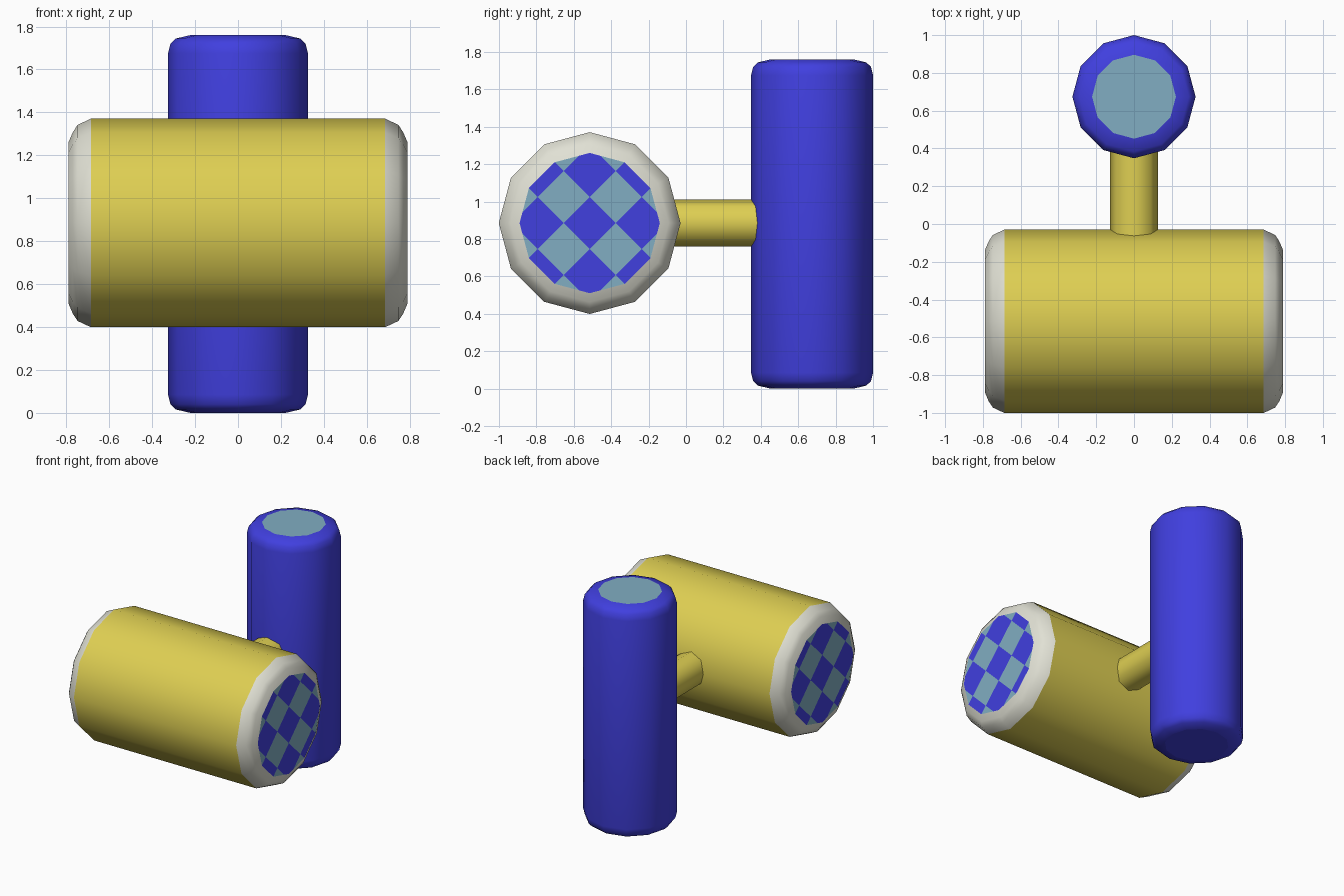
import bpy, bmesh, math
from mathutils import Matrix, Vector

if "Cube" in bpy.data.objects:
    bpy.data.objects.remove(bpy.data.objects["Cube"])


def material(name, rgb):
    m = bpy.data.materials.new(name)
    m.diffuse_color = (*rgb, 1)
    m.use_nodes = True
    m.node_tree.nodes["Principled BSDF"].inputs["Base Color"].default_value = m.diffuse_color
    return m


YELLOW = material("mustard yellow", (0.73, 0.62, 0.085))
BLUE = material("royal blue", (0.052, 0.05, 0.74))
PALE = material("pale blue", (0.22, 0.42, 0.54))
IVORY = material("ivory", (0.75, 0.75, 0.66))

HEAD = Vector((0, -0.515, 0.885))   # centre of the big drum
POST_Y = 0.674
ALONG_X = Matrix.Rotation(math.radians(90), 4, 'Y')
ALONG_Y = Matrix.Rotation(math.radians(-90), 4, 'X')


def finish(bm, name, mats, matrix, smooth=True):
    bm.transform(matrix)
    me = bpy.data.meshes.new(name)
    bm.to_mesh(me)
    bm.free()
    for m in mats:
        me.materials.append(m)
    ob = bpy.data.objects.new(name, me)
    bpy.context.collection.objects.link(ob)
    if smooth:
        bpy.ops.object.select_all(action='DESELECT')
        ob.select_set(True)
        bpy.context.view_layer.objects.active = ob
        bpy.ops.object.shade_smooth_by_angle(angle=math.radians(50))
    return ob


def lathe(name, profile, sides, mat, matrix):
    """Open tube around z from (radius, height) points, listed upward."""
    bm = bmesh.new()
    rings = []
    for r, h in profile:
        angles = [2 * math.pi * k / sides for k in range(sides)]
        rings.append([bm.verts.new((r * math.cos(a), r * math.sin(a), h)) for a in angles])
    for low, high in zip(rings, rings[1:]):
        for k in range(sides):
            n = (k + 1) % sides
            bm.faces.new((low[k], low[n], high[n], high[k]))
    return finish(bm, name, [mat], matrix)


def disc(name, radius, mats, matrix, cell=None):
    """Flat 12-sided disc facing +z; cell gives a diagonal checker."""
    bm = bmesh.new()
    bmesh.ops.create_circle(bm, cap_ends=True, segments=12, radius=radius)
    diagonals = [Vector((1, 1, 0)).normalized(), Vector((1, -1, 0)).normalized()]
    if cell:
        for d in diagonals:
            for k in (-1.5, -0.5, 0.5, 1.5):
                bmesh.ops.bisect_plane(bm, geom=bm.verts[:] + bm.edges[:] + bm.faces[:],
                                       plane_co=d * k * cell, plane_no=d)
        for f in bm.faces:
            c = f.calc_center_bounds()
            f.material_index = sum(round(c.dot(d) / cell) for d in diagonals) % 2
    bm.normal_update()
    for f in bm.faces:
        if f.normal.z < 0:
            f.normal_flip()
    return finish(bm, name, mats, matrix, smooth=False)


# Big horizontal drum
lathe("drum_body", [(0.486, -0.685), (0.486, 0.685)], 12, YELLOW,
      Matrix.Translation(HEAD) @ ALONG_X)

# Rounded rims and checkered faces at both ends
for side, turn in (("right", 0), ("left", math.pi)):
    place = Matrix.Translation(HEAD) @ Matrix.Rotation(turn, 4, 'Z') @ ALONG_X
    lathe("drum_rim_" + side,
          [(0.486, 0.685), (0.457, 0.747), (0.422, 0.77), (0.375, 0.79)], 12, IVORY, place)
    disc("drum_face_" + side, 0.375, [BLUE, PALE],
         place @ Matrix.Translation((0, 0, 0.79)), cell=0.139 * math.sqrt(2))

# Upright post with softened ends
post = Matrix.Translation((0, POST_Y, 0))
lathe("post", [(0.222, 0), (0.29, 0.016), (0.315, 0.04), (0.326, 0.085),
               (0.326, 1.675), (0.315, 1.72), (0.29, 1.744), (0.222, 1.76)], 12, BLUE, post)
disc("post_top", 0.222, [PALE], post @ Matrix.Translation((0, 0, 1.76)))
disc("post_bottom", 0.222, [BLUE], post @ Matrix.Rotation(math.pi, 4, 'X'))

# Short bar joining drum and post
lathe("joining_bar", [(0.126, -0.12), (0.126, 0.45)], 8, YELLOW,
      Matrix.Translation((0, 0, HEAD.z)) @ ALONG_Y)
